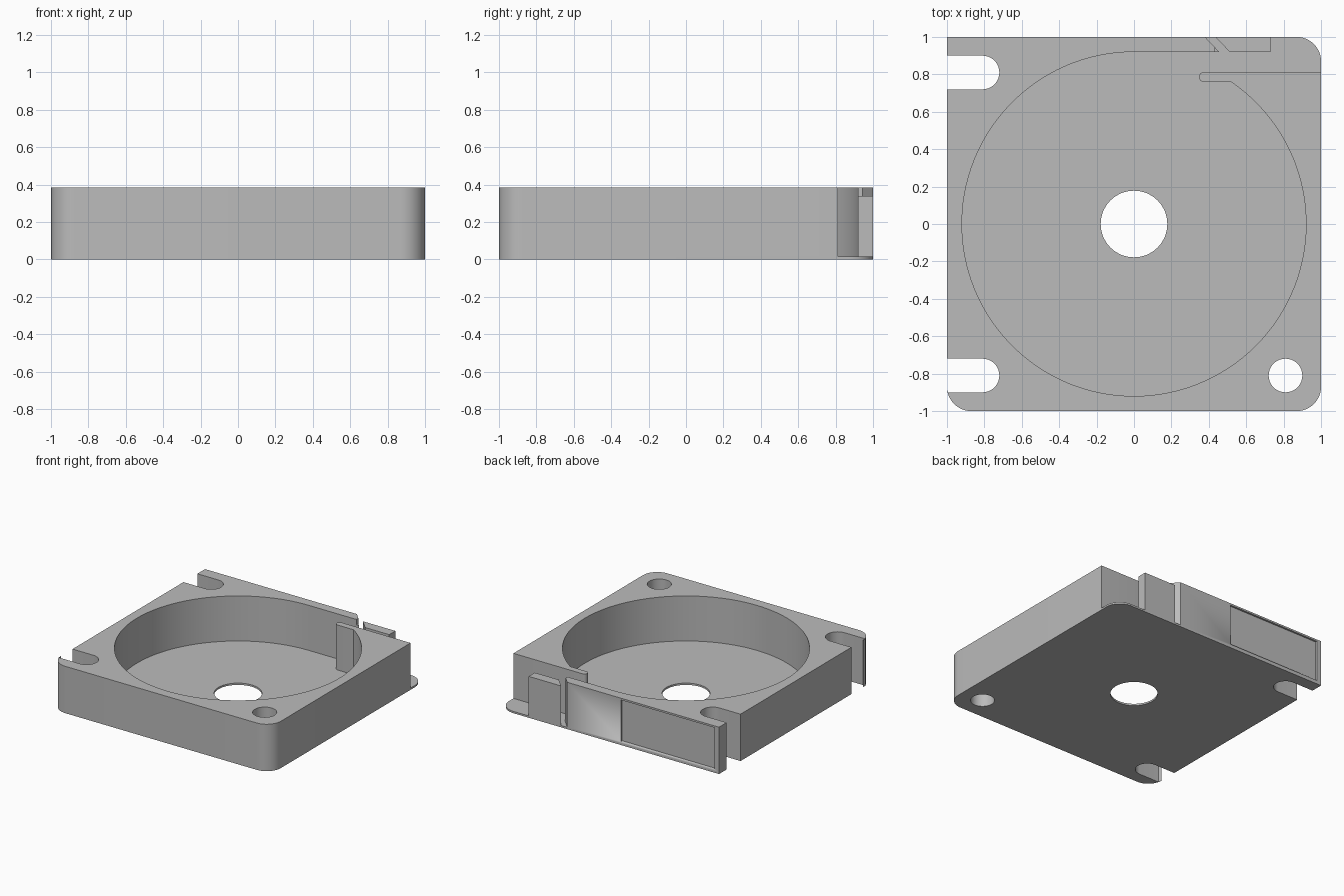
import bpy, bmesh
from math import cos, sin, radians

cube = bpy.data.objects.get("Cube")
if cube:
    bpy.data.objects.remove(cube)

BASE, TOP, TAB = 0.015, 0.385, 0.34
R, CORNER, HOLE = 0.92, 0.13, 0.09

grey = bpy.data.materials.new("plain grey")
grey.use_nodes = True
grey.diffuse_color = (0.5, 0.5, 0.5, 1)
grey.node_tree.nodes["Principled BSDF"].inputs["Base Color"].default_value = (0.5, 0.5, 0.5, 1)


def arc(cx, cy, r, a, b, n):
    """Points on an arc from angle a to b in degrees."""
    angles = [radians(a + (b - a) * i / n) for i in range(n + 1)]
    return [(cx + r * cos(t), cy + r * sin(t)) for t in angles]


def circle(cx, cy, r, n):
    return arc(cx, cy, r, 0, 360, n)[:-1]


def slab(name, loops, z0, z1):
    """Extrude flat outlines (the first is outer, the rest are holes)."""
    curve = bpy.data.curves.new(name, 'CURVE')
    curve.dimensions, curve.fill_mode = '2D', 'BOTH'
    curve.extrude = (z1 - z0) / 2
    for loop in loops:
        spline = curve.splines.new('POLY')
        spline.points.add(len(loop) - 1)
        for point, (x, y) in zip(spline.points, loop):
            point.co = (x, y, 0, 1)
        spline.use_cyclic_u = True
    obj = bpy.data.objects.new(name, curve)
    bpy.context.collection.objects.link(obj)
    bpy.ops.object.select_all(action='DESELECT')
    obj.select_set(True)
    bpy.context.view_layer.objects.active = obj
    bpy.ops.object.convert(target='MESH')
    obj = bpy.context.object
    obj.name = name
    # Weld caps to sides and move to height
    bm = bmesh.new()
    bm.from_mesh(obj.data)
    bmesh.ops.remove_doubles(bm, verts=bm.verts, dist=0.0001)
    bmesh.ops.translate(bm, verts=bm.verts, vec=(0, 0, (z0 + z1) / 2))
    bmesh.ops.recalc_face_normals(bm, faces=bm.faces)
    bm.to_mesh(obj.data)
    bm.free()
    obj.data.materials.clear()
    obj.data.materials.append(grey)
    bpy.ops.object.shade_smooth_by_angle(angle=radians(30))
    return obj


# Shared outline pieces: open screw slots on one side, rounded corners
def slot(y):
    return [(-1, y + HOLE)] + arc(-0.81, y, HOLE, 90, -90, 20) + [(-1, y - HOLE)]


def corner(sx, sy, a):
    c = 1 - CORNER
    return arc(sx * c, sy * c, CORNER, a, a + 90, 12)


left_edge = [(-1, 1)] + slot(0.81) + slot(-0.81)
front_edge = corner(-1, -1, 180) + corner(1, -1, 270)
screw_hole = circle(0.81, -0.81, HOLE, 40)

# Thin floor with the central opening
slab("floor_plate", [left_edge + front_edge + corner(1, 1, 0),
                     screw_hole, circle(0, 0, 0.178, 64)], 0, BASE)

# Housing wall: round chamber with a tongue beside the side outlet
tongue = [(1, 0.812)] + arc(0.373, 0.786, 0.026, 90, 270, 10)
chamber = arc(0, 0, R, 55.6, -270, 110)


def wall_outline(tip):
    return left_edge + front_edge + tongue + chamber + tip + [(0.38, 1)]


lower_tip = [(0.455, R)]
upper_tip = [(0.432, R), (0.432, 0.945)]
wall = slab("housing_wall", [wall_outline(upper_tip), screw_hole], BASE, TOP)
slab("wall_tip", [[(0.432, R), (0.455, R), (0.432, 0.945)]], BASE, TAB)

# Shallow label recess in the back of the wall
cutter = slab("recess_cutter", [[(-0.96, 0.985), (-0.11, 0.985), (-0.11, 1.1), (-0.96, 1.1)]],
              0.03, 0.37)
cutter.hide_render = True
cut = wall.modifiers.new("recess", 'BOOLEAN')
cut.operation, cut.solver, cut.object = 'DIFFERENCE', 'EXACT', cutter
bpy.context.view_layer.objects.active = wall
bpy.ops.object.modifier_apply(modifier=cut.name)
bpy.data.objects.remove(cutter)

# Low separate tab beyond the slanted wire gap
slab("outlet_tab", [[(0.435, 1), (0.512, R), (0.73, R), (0.73, 1)]], BASE, TAB)
